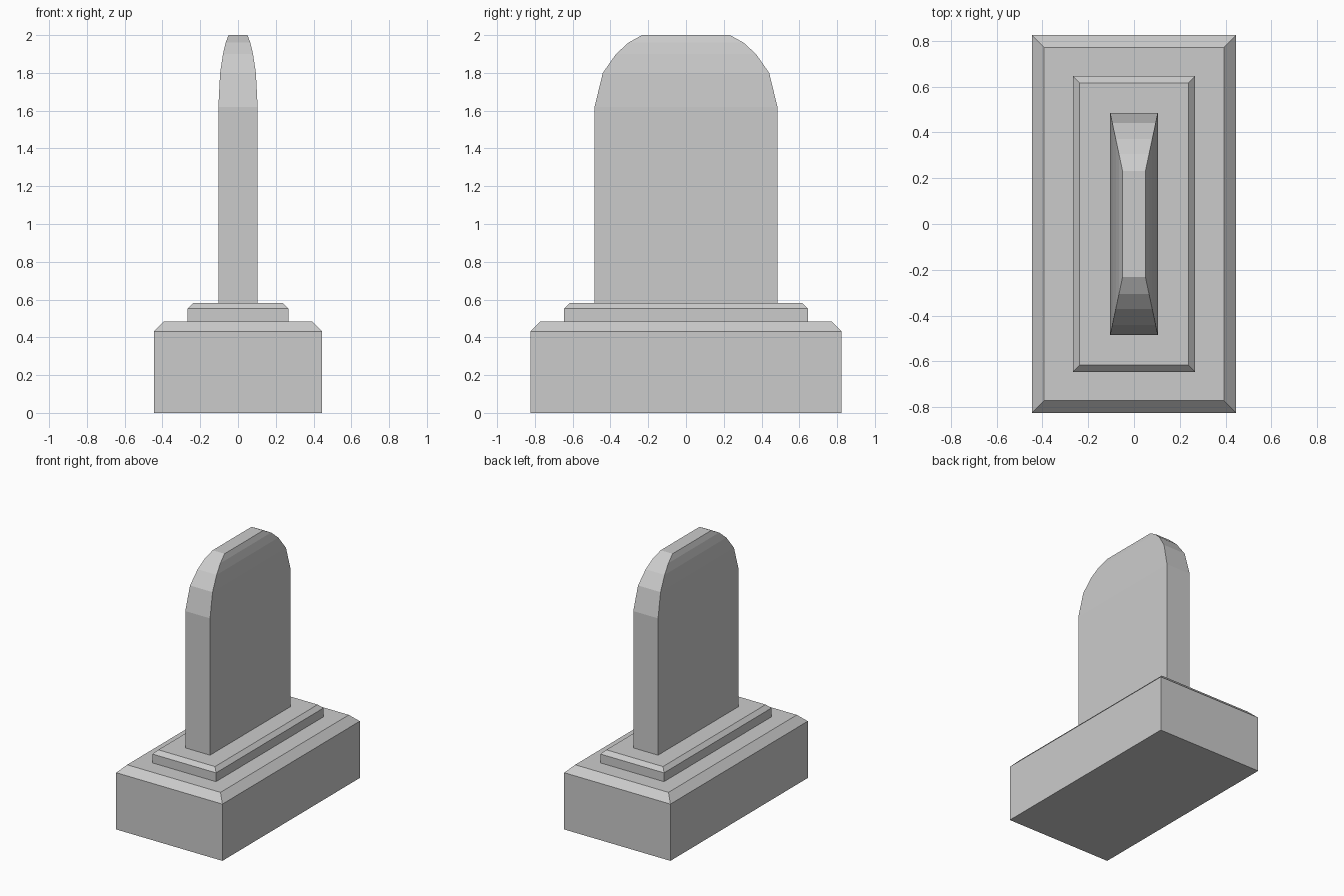
import bpy
import bmesh

cube = bpy.data.objects.get("Cube")
if cube:
    bpy.data.objects.remove(cube, do_unlink=True)

stone = bpy.data.materials.new("grey_stone")
stone.use_nodes = True
GREY = (0.6, 0.6, 0.6, 1)
stone.diffuse_color = GREY
stone.node_tree.nodes["Principled BSDF"].inputs["Base Color"].default_value = GREY


def stack(name, rings):
    """Closed solid lofted through rectangles given as (half x, half y, z)."""
    bm = bmesh.new()
    loops = [[bm.verts.new((sx * hx, sy * hy, z))
              for sx, sy in ((-1, -1), (1, -1), (1, 1), (-1, 1))]
             for hx, hy, z in rings]
    for low, high in zip(loops, loops[1:]):
        for i in range(4):
            j = (i + 1) % 4
            bm.faces.new((low[i], low[j], high[j], high[i]))
    bm.faces.new(loops[0][::-1])
    bm.faces.new(loops[-1])
    mesh = bpy.data.meshes.new(name)
    bm.to_mesh(mesh)
    bm.free()
    mesh.materials.append(stone)
    obj = bpy.data.objects.new(name, mesh)
    bpy.context.collection.objects.link(obj)
    return obj


def plinth(name, hx, hy, bottom, top, bevel):
    """Block with a chamfer around its top edge."""
    return stack(name, [(hx, hy, bottom), (hx, hy, top - bevel),
                        (hx - bevel, hy - bevel, top)])


# Two stepped plinths
plinth("base_plinth", 0.446, 0.824, 0, 0.485, 0.054)
plinth("upper_plinth", 0.267, 0.645, 0.485, 0.581, 0.029)

# Upright slab, its rounded crown tapering equally in width and depth
HX, HY = 0.104, 0.484
crown = [(1, 0.581), (1, 1.62), (0.91, 1.8), (0.765, 1.9), (0.63, 1.96), (0.48, 2)]
stack("headstone_slab", [(HX * s, HY * s, z) for s, z in crown])
